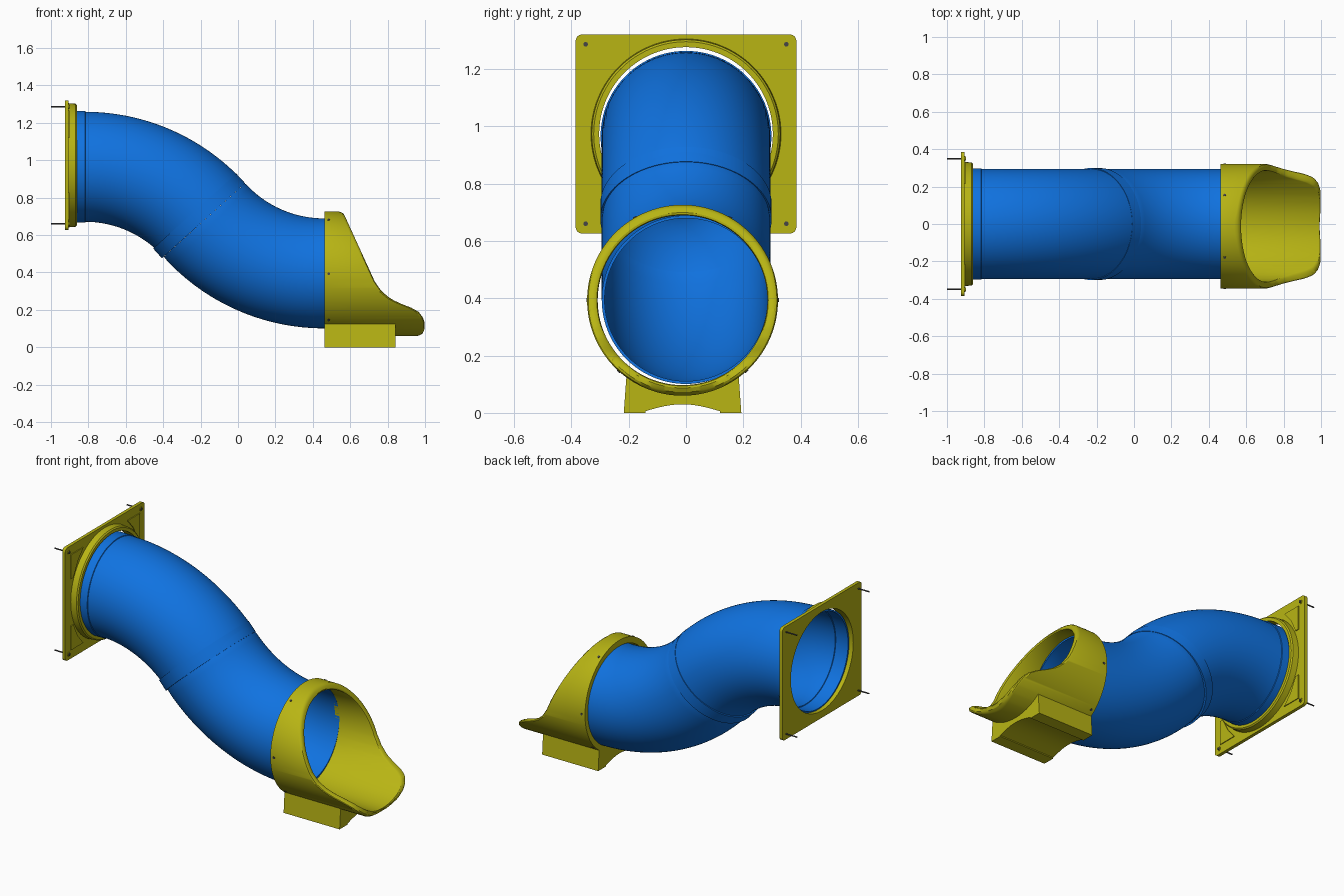
import bpy, bmesh, math
from math import sin, cos, pi, radians

if "Cube" in bpy.data.objects:
    bpy.data.objects.remove(bpy.data.objects["Cube"])


def material(name, rgb):
    m = bpy.data.materials.new(name)
    m.diffuse_color = (*rgb, 1)
    m.use_nodes = True
    m.node_tree.nodes["Principled BSDF"].inputs["Base Color"].default_value = m.diffuse_color
    return m


BLUE = material("blue plastic", (0.005, 0.17, 0.75))
OLIVE = material("olive yellow plastic", (0.48, 0.46, 0.007))
METAL = material("dark metal", (0.06, 0.06, 0.06))


def smooth(ob, angle=30):
    bpy.ops.object.select_all(action='DESELECT')
    ob.select_set(True)
    bpy.context.view_layer.objects.active = ob
    bpy.ops.object.shade_smooth_by_angle(angle=radians(angle))


def skin(name, rings, mat):
    """Join closed rings of points in order; the last ring meets the first."""
    bm = bmesh.new()
    rows = [[bm.verts.new(p) for p in ring] for ring in rings]
    for i, a in enumerate(rows):
        b = rows[(i + 1) % len(rows)]
        n = len(a)
        for j in range(n):
            k = (j + 1) % n
            bm.faces.new((a[j], a[k], b[k], b[j]))
    bmesh.ops.recalc_face_normals(bm, faces=bm.faces)
    me = bpy.data.meshes.new(name)
    bm.to_mesh(me)
    bm.free()
    me.materials.append(mat)
    ob = bpy.data.objects.new(name, me)
    bpy.context.collection.objects.link(ob)
    smooth(ob)
    return ob


def ring(x, z, slope, r, y=0, n=96):
    """Circle whose axis points along +x, tilted downward by slope."""
    pts = []
    for i in range(n):
        t = 2 * pi * i / n
        u = r * cos(t)
        pts.append((x + u * sin(slope), y + r * sin(t), z + u * cos(slope)))
    return pts


def pipe(name, stations, mat, wall):
    """Hollow pipe along stations of (x, z, slope, radius)."""
    outer = [ring(x, z, s, r) for x, z, s, r in stations]
    inner = [ring(x, z, s, r - wall) for x, z, s, r in reversed(stations)]
    return skin(name, outer + inner, mat)


def sheet(name, outlines, x0, x1, mat):
    """Flat (y, z) outlines, holes allowed, extruded from x0 to x1."""
    cu = bpy.data.curves.new(name, 'CURVE')
    cu.dimensions = '2D'
    cu.fill_mode = 'BOTH'
    cu.extrude = (x1 - x0) / 2
    for pts in outlines:
        sp = cu.splines.new('POLY')
        sp.points.add(len(pts) - 1)
        for p, (a, b) in zip(sp.points, pts):
            p.co = (a, b, 0, 1)
        sp.use_cyclic_u = True
    cu.materials.append(mat)
    ob = bpy.data.objects.new(name, cu)
    ob.location.x = (x0 + x1) / 2
    ob.rotation_euler = (pi / 2, 0, pi / 2)
    bpy.context.collection.objects.link(ob)
    bpy.ops.object.select_all(action='DESELECT')
    ob.select_set(True)
    bpy.context.view_layer.objects.active = ob
    bpy.ops.object.convert(target='MESH')
    smooth(bpy.context.object)


def rod(name, p, r, length, rot, mat):
    bpy.ops.mesh.primitive_cylinder_add(vertices=16, radius=r, depth=length,
                                        location=p, rotation=rot)
    ob = bpy.context.object
    ob.name = name
    ob.data.materials.append(mat)
    smooth(ob)


# Two mirrored bends form the S-shaped tube
R, BEND, TUBE = 0.861, radians(48), 0.294
X0, Z0, X1, Z1 = -0.82, 0.965, 0.46, 0.395
N = 32
upper = [(-0.90, Z0, 0, 0.298), (-0.817, Z0, 0, 0.298), (-0.815, Z0, 0, TUBE)]
lower = []
for i in range(N + 1):
    a = BEND * i / N
    if i:
        upper.append((X0 + R * sin(a), Z0 - R * (1 - cos(a)), a, TUBE))
    b = BEND - a
    lower.append((X1 - R * sin(b), Z1 + R * (1 - cos(b)), b, TUBE - 0.002 if i == 0 else TUBE))
lower.append((0.49, Z1, 0, TUBE))
pipe("upper_bend", upper, BLUE, 0.01)
pipe("lower_bend", lower, BLUE, 0.01)

# Straight joint collar, slightly proud on the underside
jx, jz = X0 + R * sin(BEND), Z0 - R * (1 - cos(BEND))
jx, jz = jx - 0.006 * sin(BEND), jz - 0.006 * cos(BEND)
pipe("joint_collar", [(jx - d * cos(BEND), jz + d * sin(BEND), BEND, 0.299)
                      for d in (0.07, 0.0)], BLUE, 0.009)

# Wall flange: rounded square plate with a round hole
FZ = 0.973
HY, HZ, CR = 0.385, 0.347, 0.022
square = []
for k, (sy, sz) in enumerate(((1, 1), (-1, 1), (-1, -1), (1, -1))):
    for i in range(7):
        t = pi / 2 * (k + i / 6)
        square.append((sy * (HY - CR) + CR * cos(t), FZ + sz * (HZ - CR) + CR * sin(t)))
hole = [(0.303 * cos(2 * pi * i / 96), FZ + 0.303 * sin(2 * pi * i / 96)) for i in range(96)]
sheet("flange_plate", [square, hole], -0.925, -0.905, OLIVE)

# Round collar on the flange
skin("flange_collar", [ring(x, FZ, 0, r) for x, r in (
    (-0.91, 0.332), (-0.868, 0.329), (-0.861, 0.322), (-0.861, 0.303), (-0.91, 0.303))], OLIVE)

# Corner panels and wall bolts
for sy in (-1, 1):
    for sz in (-1, 1):
        sheet("corner_panel", [[(sy * a, FZ + sz * b) for a, b in (
            (0.335, 0.145), (0.335, 0.293), (0.215, 0.293), (0.27, 0.23), (0.312, 0.145))]],
            -0.906, -0.900, OLIVE)
        y, z = sy * 0.35, FZ + sz * 0.313
        rod("wall_bolt", (-0.951, y, z), 0.004, 0.098, (0, pi / 2, 0), METAL)
        rod("bolt_washer", (-0.905, y, z), 0.013, 0.006, (0, pi / 2, 0), OLIVE)
        rod("bolt_head", (-0.902, y, z), 0.008, 0.008, (0, pi / 2, 0), METAL)

# Exit spout: thick sleeve cut by a sloping side profile of (z, x)
OY, OZ, RO, RI = -0.012, 0.393, 0.333, 0.296
CUT = [(0.06, 0.972), (0.075, 0.988), (0.10, 0.998), (0.13, 0.998), (0.16, 0.988),
       (0.19, 0.965), (0.212, 0.925), (0.235, 0.865), (0.26, 0.815), (0.30, 0.767),
       (0.35, 0.732), (0.42, 0.70), (0.70, 0.572), (0.718, 0.562), (0.726, 0.55)]


def cut_x(z):
    z = min(max(z, CUT[0][0]), CUT[-1][0])
    for (za, xa), (zb, xb) in zip(CUT, CUT[1:]):
        if z <= zb:
            return xa + (xb - xa) * (z - za) / (zb - za)


def spout_ring(r, back=None):
    pts = []
    for i in range(240):
        t = 2 * pi * i / 240
        z = OZ + r * cos(t)
        x = 0.462 if back is None else cut_x(z) - back
        pts.append((x, OY + r * sin(t), z))
    return pts


skin("exit_spout", [spout_ring(RO), spout_ring(RO, 0.014), spout_ring(RO - 0.004, 0.005),
                    spout_ring(RO - 0.012, 0), spout_ring(RI + 0.010, 0),
                    spout_ring(RI + 0.003, 0.004), spout_ring(RI, 0.012),
                    spout_ring(RI)], OLIVE)

# Foot block with an arched underside, its top hugging the spout
foot = [(-0.205, 0.0), (-0.13, 0.0)]
foot += [(-0.13 + 0.26 * i / 16, 0.006 + 0.024 * sin(pi * i / 16)) for i in range(17)]
foot += [(0.13, 0.0), (0.205, 0.0)]
for i in range(17):
    y = 0.195 - 0.39 * i / 16
    foot.append((y, OZ - math.sqrt(0.32 ** 2 - y * y)))
sheet("foot_block", [[(OY + y, z) for y, z in foot]], 0.462, 0.843, OLIVE)

# Small screws around the sleeve
for deg in (30, 90, 138):
    for s in (-1, 1):
        t = radians(deg * s)
        rod("sleeve_screw", (0.485, OY + RO * sin(t), OZ + RO * cos(t)), 0.007, 0.006,
            (-t, 0, 0), METAL)
